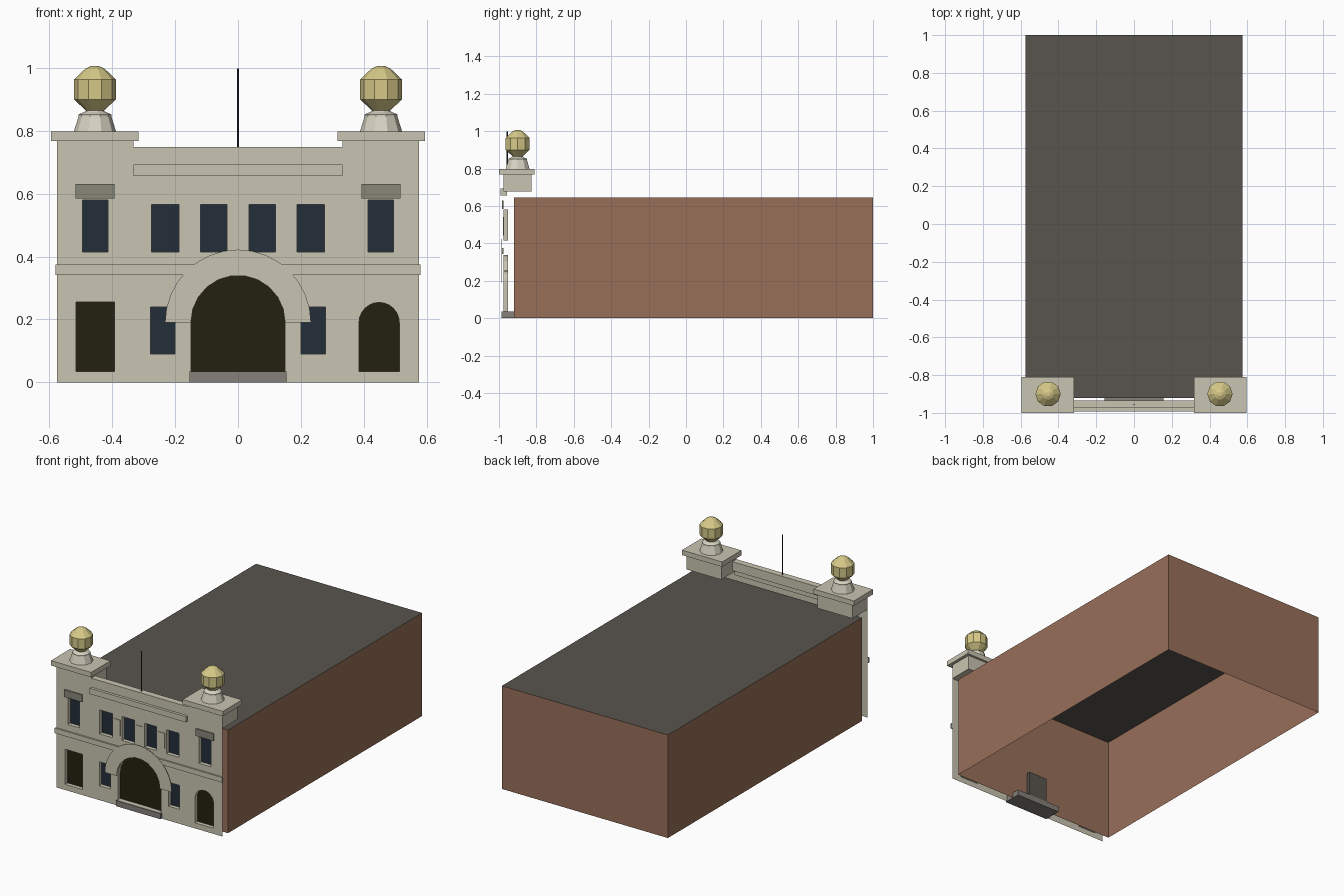
import bpy, bmesh, math
from mathutils import Vector

if "Cube" in bpy.data.objects:
    bpy.data.objects.remove(bpy.data.objects["Cube"])


def material(name, rgb):
    lin = [((c / 255 + 0.055) / 1.055) ** 2.4 for c in rgb] + [1]
    m = bpy.data.materials.new(name)
    m.use_nodes = True
    m.diffuse_color = lin
    m.node_tree.nodes["Principled BSDF"].inputs["Base Color"].default_value = lin
    return m


STONE = material("pale stone", (202, 197, 178))
BRICK = material("brown brick", (153, 111, 89))
ROOF = material("roof grey", (89, 85, 79))
GLASS = material("dark blue glass", (35, 45, 56))
DOOR = material("dark olive door", (35, 33, 14))
HOOD = material("grey stone", (137, 135, 122))
STEP = material("step grey", (133, 128, 122))
GOLD = material("pale gold", (214, 201, 136))
URN = material("light stone", (216, 211, 194))

WALL_Y, PANE_Y = -0.975, -0.951


def make(name, bm, *mats):
    me = bpy.data.meshes.new(name)
    bm.to_mesh(me)
    bm.free()
    for m in mats:
        me.materials.append(m)
    ob = bpy.data.objects.new(name, me)
    bpy.context.collection.objects.link(ob)
    return ob


def prism(name, outline, y0, y1, mat):
    """Extrude an (x, z) outline from y0 back to y1."""
    bm = bmesh.new()
    face = bm.faces.new([bm.verts.new((x, y0, z)) for x, z in outline])
    ext = bmesh.ops.extrude_face_region(bm, geom=[face], use_keep_orig=True)
    for v in ext["geom"]:
        if isinstance(v, bmesh.types.BMVert):
            v.co.y = y1
    bmesh.ops.recalc_face_normals(bm, faces=bm.faces)
    return make(name, bm, mat)


def rect(x0, x1, z0, z1):
    return [(x0, z0), (x1, z0), (x1, z1), (x0, z1)]


def arc(cx, cz, r, n):
    return [(cx + r * math.cos(math.pi * i / n), cz + r * math.sin(math.pi * i / n))
            for i in range(n + 1)]


def arched(cx, r, z0, spring, n):
    return [(cx - r, z0), (cx + r, z0)] + arc(cx, spring, r, n)


def box(name, x0, x1, y0, y1, z0, z1, mat):
    return prism(name, rect(x0, x1, z0, z1), y0, y1, mat)


def lathe(name, profile, sides, x, y, mat):
    """Spin an (r, z) profile into a faceted solid."""
    bm = bmesh.new()
    rings = [[bm.verts.new((x + r * math.cos(math.tau * i / sides),
                            y + r * math.sin(math.tau * i / sides), z))
              for i in range(sides)] for r, z in profile]
    for a, b in zip(rings, rings[1:]):
        for i in range(sides):
            j = (i + 1) % sides
            bm.faces.new((a[i], a[j], b[j], b[i]))
    bm.faces.new(rings[0][::-1])
    bm.faces.new(rings[-1])
    return make(name, bm, mat)


# Brick hall: open underneath, with a grey roof
hall = box("hall", -0.575, 0.575, -0.92, 1, 0, 0.645, BRICK)
hall.data.materials.append(ROOF)
bm = bmesh.new()
bm.from_mesh(hall.data)
for f in list(bm.faces):
    if f.normal.z > 0.5:
        f.material_index = 1
    elif f.normal.z < -0.5:
        bm.faces.remove(f)
bm.to_mesh(hall.data)
bm.free()

# Facade openings: outline and material slot (1 glass, 2 door)
openings = [
    (arched(0, 0.15, 0.035, 0.19, 11), 2),
    (arched(0.449, 0.064, 0.035, 0.19, 12), 2),
    (rect(-0.515, -0.393, 0.035, 0.255), 2),
]
for s in (-1, 1):
    for a, b, z0, z1 in ((0.035, 0.12, 0.415, 0.565), (0.187, 0.275, 0.415, 0.565),
                         (0.414, 0.495, 0.415, 0.58), (0.201, 0.278, 0.09, 0.24)):
        openings.append((rect(min(s * a, s * b), max(s * a, s * b), z0, z1), 1))

# Facade sheet with recessed panes
bm = bmesh.new()


def loop(outline, y):
    pts = [p for i, p in enumerate(outline)
           if (Vector(p) - Vector(outline[i - 1])).length > 1e-5]
    return [bm.verts.new((x, y, z)) for x, z in pts]


rims = [(loop(o, WALL_Y), loop(o, PANE_Y), slot) for o, slot in openings]
border = loop(rect(-0.575, 0.575, 0, 0.68), WALL_Y)
edges = [bm.edges.new((ring[i - 1], ring[i]))
         for ring in [border] + [r[0] for r in rims] for i in range(len(ring))]
bmesh.ops.triangle_fill(bm, use_beauty=True, edges=edges, normal=(0, -1, 0))
for front, back, slot in rims:
    for i in range(len(front)):
        bm.faces.new((front[i - 1], front[i], back[i], back[i - 1]))
    bm.faces.new(back).material_index = slot
bmesh.ops.recalc_face_normals(bm, faces=bm.faces)
bm.faces.ensure_lookup_table()
if bm.faces[0].normal.y > 0:
    bmesh.ops.reverse_faces(bm, faces=bm.faces)
make("facade", bm, STONE, GLASS, DOOR)

# Main arch surround, string course and entrance step
surround = arc(0, 0.19, 0.232, 16) + arc(0, 0.19, 0.15, 11)[::-1]
prism("arch_surround", surround, -0.987, -0.985, STONE)
box("string_course", -0.58, 0.58, -0.985, WALL_Y, 0.342, 0.374, STONE)
box("entrance_step", -0.155, 0.155, -0.987, -0.875, 0, 0.035, STEP)
box("inner_door", -0.065, 0.065, -0.9, -0.877, 0.035, 0.19, ROOF)

# Raised panels between the middle windows
for i, x in enumerate((-0.153, 0, 0.153)):
    box(f"wall_panel_{i + 1}", x - 0.023, x + 0.023, -0.979, WALL_Y, 0.443, 0.54, STONE)

# Parapet and flagpole
box("parapet_ledge", -0.333, 0.333, -0.992, -0.957, 0.656, 0.692, STONE)
box("parapet", -0.333, 0.333, -0.975, -0.935, 0.692, 0.748, STONE)
lathe("flagpole", [(0.0035, 0.74), (0.0035, 0.998)], 8, 0, -0.955, GLASS)

# Corner pedestals with finials, and window hoods
for s, side in ((-1, "right"), (1, "left")):
    def span(a, b):
        return sorted((s * a, s * b))

    box(f"{side}_hood", *span(0.393, 0.517), -0.983, WALL_Y, 0.585, 0.63, HOOD)
    box(f"{side}_pedestal", *span(0.333, 0.575), WALL_Y, -0.825, 0.677, 0.767, STONE)
    box(f"{side}_cap", *span(0.317, 0.595), -1, -0.81, 0.767, 0.798, STONE)
    lathe(f"{side}_finial_base", [(0.067, 0.798), (0.052, 0.846), (0.052, 0.852),
                                  (0.03, 0.862), (0.025, 0.87)], 10, s * 0.455, -0.9, URN)
    lathe(f"{side}_finial_ball", [(0.026, 0.862), (0.067, 0.9), (0.067, 0.963),
                                  (0.03, 0.998), (0.012, 1.006)], 10, s * 0.455, -0.9, GOLD)
